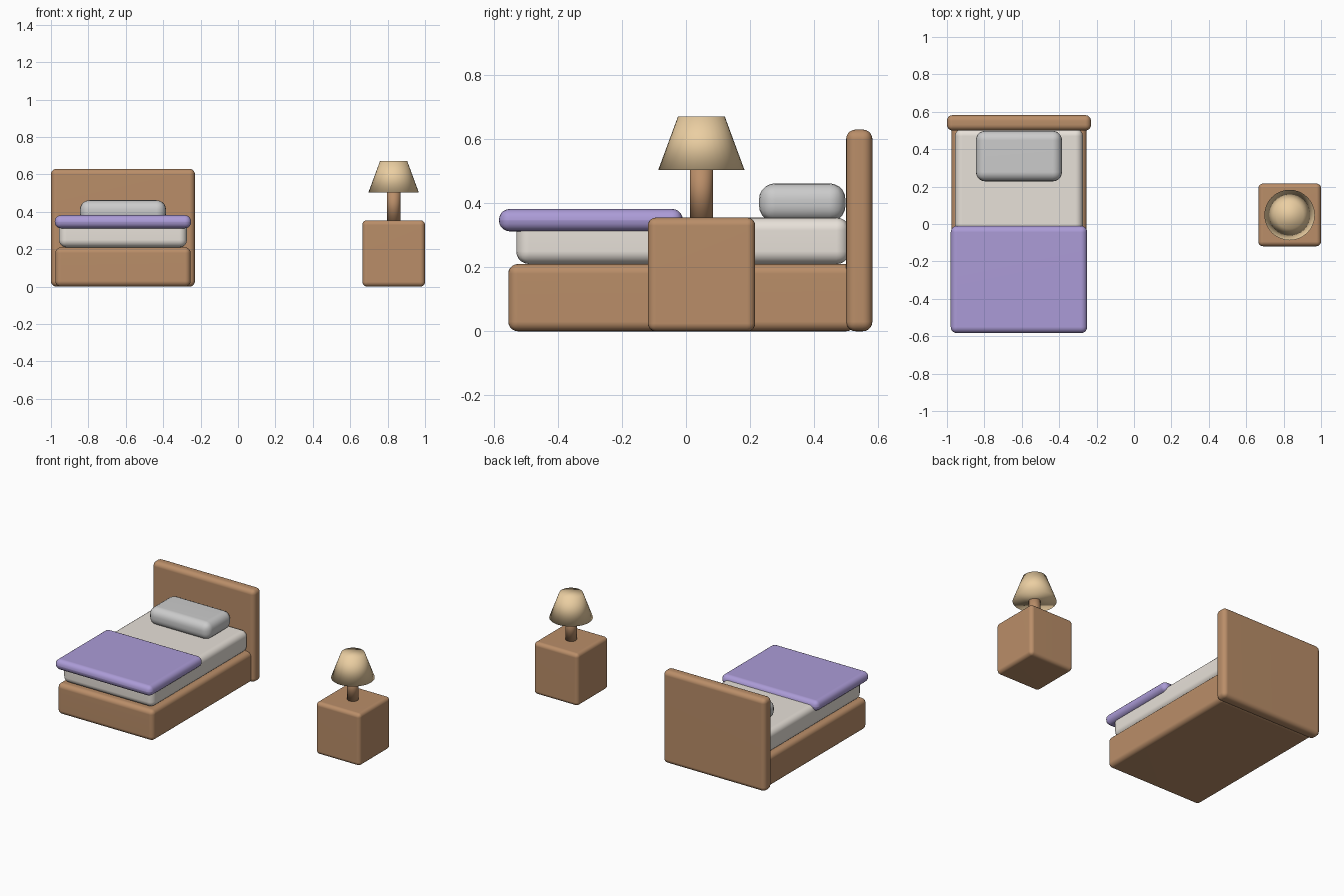
import bpy
import math

if "Cube" in bpy.data.objects:
    bpy.data.objects.remove(bpy.data.objects["Cube"])


def material(name, rgb):
    m = bpy.data.materials.new(name)
    m.diffuse_color = (*rgb, 1)
    m.use_nodes = True
    m.node_tree.nodes["Principled BSDF"].inputs["Base Color"].default_value = m.diffuse_color
    return m


WOOD = material("wood", (0.49, 0.27, 0.14))
LINEN = material("linen", (0.80, 0.75, 0.69))
PURPLE = material("purple_cloth", (0.41, 0.33, 0.68))
SHADE = material("shade_cloth", (0.83, 0.62, 0.36))


def rounded_box(name, x, y, z, radius, mat=None):
    """Box between the (min, max) pairs, with rounded edges."""
    bpy.ops.mesh.primitive_cube_add(size=1, location=[sum(r) / 2 for r in (x, y, z)])
    ob = bpy.context.object
    ob.name = name
    ob.scale = [r[1] - r[0] for r in (x, y, z)]
    bpy.ops.object.transform_apply(location=False, rotation=False, scale=True)
    bevel = ob.modifiers.new("rounded_edges", "BEVEL")
    bevel.width = radius
    bevel.segments = 5
    bpy.ops.object.shade_smooth()
    ob.modifiers.new("flat_faces", "WEIGHTED_NORMAL")
    if mat:
        ob.data.materials.append(mat)
    return ob


def cone(name, r_bottom, r_top, z, mat):
    """Upright cone or cylinder on the lamp axis."""
    bpy.ops.mesh.primitive_cone_add(vertices=32, radius1=r_bottom, radius2=r_top,
                                    depth=z[1] - z[0], location=(0.832, 0.048, sum(z) / 2))
    ob = bpy.context.object
    ob.name = name
    ob.data.materials.append(mat)
    bpy.ops.object.shade_smooth()
    return ob


# Bed
rounded_box("bed_base", (-0.977, -0.253), (-0.555, 0.53), (0, 0.21), 0.03, WOOD)
rounded_box("headboard", (-1.0, -0.23), (0.50, 0.582), (0, 0.63), 0.03, WOOD)
rounded_box("mattress", (-0.957, -0.273), (-0.53, 0.51), (0.21, 0.355), 0.04, LINEN)
rounded_box("blanket", (-0.98, -0.25), (-0.584, -0.01), (0.312, 0.382), 0.034, PURPLE)
rounded_box("pillow", (-0.845, -0.385), (0.228, 0.498), (0.342, 0.462), 0.05)

# Nightstand and lamp
rounded_box("nightstand", (0.665, 1.0), (-0.119, 0.216), (0, 0.355), 0.025, WOOD)
cone("lamp_stem", 0.036, 0.036, (0.35, 0.53), WOOD)
cone("lamp_shade", 0.135, 0.073, (0.503, 0.671), SHADE)
